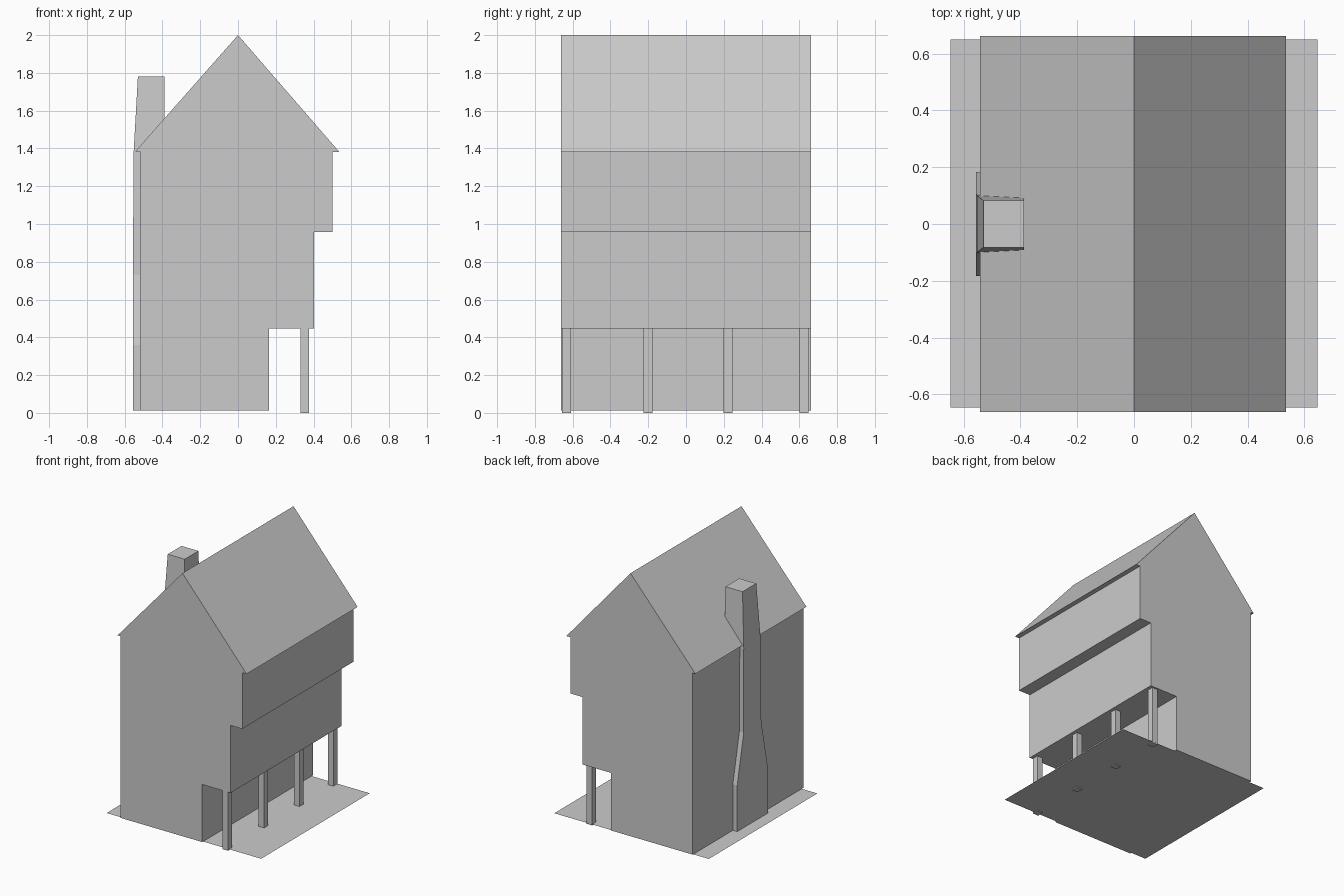
import bpy, bmesh

cube = bpy.data.objects.get("Cube")
if cube:
    bpy.data.objects.remove(cube, do_unlink=True)

# One plain grey for the whole model
grey = bpy.data.materials.new("plain_grey")
grey.use_nodes = True
colour = (0.6, 0.6, 0.6, 1)
grey.diffuse_color = colour
grey.node_tree.nodes["Principled BSDF"].inputs["Base Color"].default_value = colour


def finish(name, bm):
    """Turn a bmesh into a flat shaded, coloured object."""
    bmesh.ops.recalc_face_normals(bm, faces=bm.faces)
    mesh = bpy.data.meshes.new(name)
    bm.to_mesh(mesh)
    bm.free()
    mesh.materials.append(grey)
    obj = bpy.data.objects.new(name, mesh)
    bpy.context.collection.objects.link(obj)
    return obj


def loft(name, rings):
    """Skin a stack of equal-length rings and cap both ends."""
    bm = bmesh.new()
    loops = [[bm.verts.new(p) for p in ring] for ring in rings]
    for a, b in zip(loops, loops[1:]):
        for i in range(len(a)):
            j = (i + 1) % len(a)
            bm.faces.new((a[i], a[j], b[j], b[i]))
    bm.faces.new(loops[0])
    bm.faces.new(loops[-1])
    return finish(name, bm)


def rect(x0, x1, y0, y1, z):
    return [(x0, y0, z), (x1, y0, z), (x1, y1, z), (x0, y1, z)]


# House: stepped jetties on the right side, gable roof with small eaves
profile = [(-0.52, 0.012), (0.165, 0.012), (0.165, 0.447), (0.402, 0.447),
           (0.402, 0.957), (0.5, 0.957), (0.5, 1.382), (0.536, 1.382),
           (0, 2), (-0.543, 1.385), (-0.52, 1.385)]
loft("house_body", [[(x, y, z) for x, z in profile] for y in (-0.663, 0.663)])

# Chimney: broad hearth, sloping shoulders, tapered stack
sections = [(0.012, -0.556, 0.183), (0.36, -0.556, 0.183), (0.73, -0.556, 0.105),
            (1.37, -0.553, 0.1), (1.78, -0.53, 0.082)]
loft("chimney", [rect(x, -0.388, -half, half, z) for z, x, half in sections])

# Posts under the overhang
for i, y in enumerate((-0.632, -0.202, 0.222, 0.625)):
    loft(f"post_{i + 1}", [rect(0.33, 0.376, y - 0.024, y + 0.024, z)
                           for z in (0, 0.45)])

# Thin ground sheet
bm = bmesh.new()
bm.faces.new([bm.verts.new(p) for p in rect(-0.646, 0.646, -0.646, 0.65, 0.008)])
finish("ground_sheet", bm)
